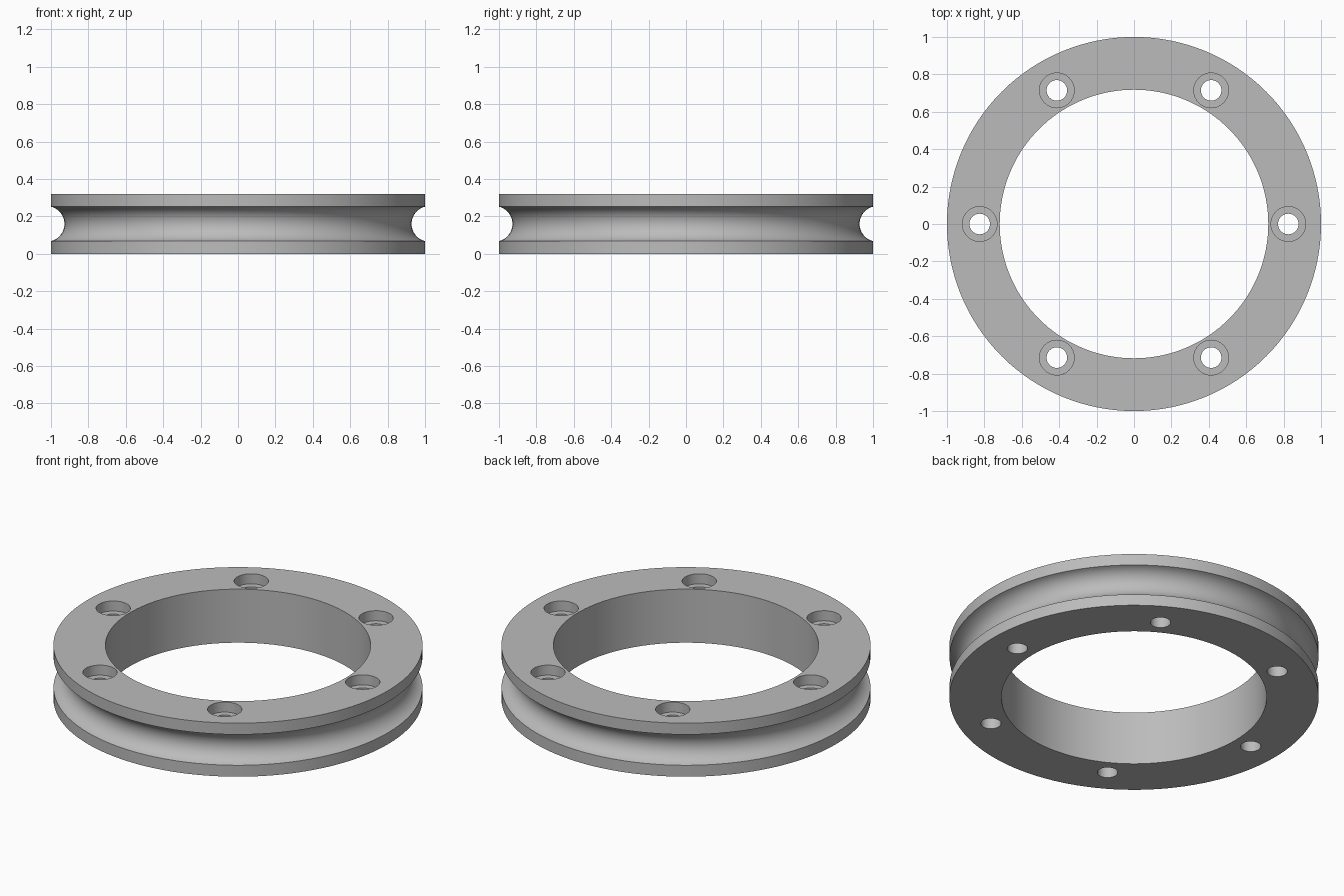
import bpy, bmesh
from math import pi, sin, cos, asin, radians
from mathutils import Matrix, Vector

if "Cube" in bpy.data.objects:
    bpy.data.objects.remove(bpy.data.objects["Cube"])

HEIGHT, OUTER, INNER = 0.32, 1.0, 0.718
GROOVE_R, GROOVE_X, GROOVE_HALF = 0.095, 1.023, 0.092
BOLT_CIRCLE, HOLE_R, BORE_R, BORE_DEPTH = 0.825, 0.055, 0.093, 0.06

metal = bpy.data.materials.new("plain grey")
metal.use_nodes = True
grey = (0.5, 0.5, 0.5, 1)
metal.diffuse_color = grey
metal.node_tree.nodes["Principled BSDF"].inputs["Base Color"].default_value = grey


def lathe(bm, profile, segments, centre=(0, 0)):
    """Revolve a closed (radius, z) profile around a vertical axis."""
    rings = [[bm.verts.new((centre[0] + r * cos(2 * pi * i / segments),
                            centre[1] + r * sin(2 * pi * i / segments), z))
              for r, z in profile] for i in range(segments)]
    n = len(profile)
    for i, ring in enumerate(rings):
        nxt = rings[(i + 1) % segments]
        for j in range(n):
            k = (j + 1) % n
            bm.faces.new((ring[j], nxt[j], nxt[k], ring[k]))


def make_object(name, bm):
    bmesh.ops.recalc_face_normals(bm, faces=bm.faces)
    mesh = bpy.data.meshes.new(name)
    bm.to_mesh(mesh)
    bm.free()
    obj = bpy.data.objects.new(name, mesh)
    bpy.context.collection.objects.link(obj)
    mesh.materials.append(metal)
    return obj


# Ring with a round groove around its rim
mid = HEIGHT / 2
half_angle = asin(GROOVE_HALF / GROOVE_R)
steps = 20
groove = []
for i in range(steps + 1):
    a = -half_angle + 2 * half_angle * i / steps
    groove.append((GROOVE_X - GROOVE_R * cos(a), mid + GROOVE_R * sin(a)))
profile = [(INNER, 0), (OUTER, 0)] + groove + [(OUTER, HEIGHT), (INNER, HEIGHT)]
bm = bmesh.new()
lathe(bm, profile, 128)
ring = make_object("grooved_ring", bm)

# Six bolt holes with wide recesses at the top
bm = bmesh.new()
floor = HEIGHT - BORE_DEPTH
for i in range(6):
    spot = Matrix.Rotation(i * pi / 3, 3, 'Z') @ Vector((BOLT_CIRCLE, 0, 0))
    segments = 40
    loops = []
    for r, z in ((HOLE_R, -0.1), (HOLE_R, floor), (BORE_R, floor), (BORE_R, HEIGHT + 0.1)):
        loops.append([bm.verts.new((spot.x + r * cos(2 * pi * s / segments),
                                    spot.y + r * sin(2 * pi * s / segments), z))
                      for s in range(segments)])
    for low, high in zip(loops, loops[1:]):
        for s in range(segments):
            t = (s + 1) % segments
            bm.faces.new((low[s], low[t], high[t], high[s]))
    bm.faces.new(loops[0])
    bm.faces.new(loops[-1])
cutter = make_object("bolt_hole_cutter", bm)
cutter.hide_render = True

# Cut the holes, then smooth the round walls
cut = ring.modifiers.new("bolt_holes", 'BOOLEAN')
cut.operation = 'DIFFERENCE'
cut.solver = 'EXACT'
cut.object = cutter
bpy.ops.object.select_all(action='DESELECT')
ring.select_set(True)
bpy.context.view_layer.objects.active = ring
bpy.ops.object.modifier_apply(modifier=cut.name)
bpy.data.objects.remove(cutter)
bpy.ops.object.shade_smooth_by_angle(angle=radians(30))
